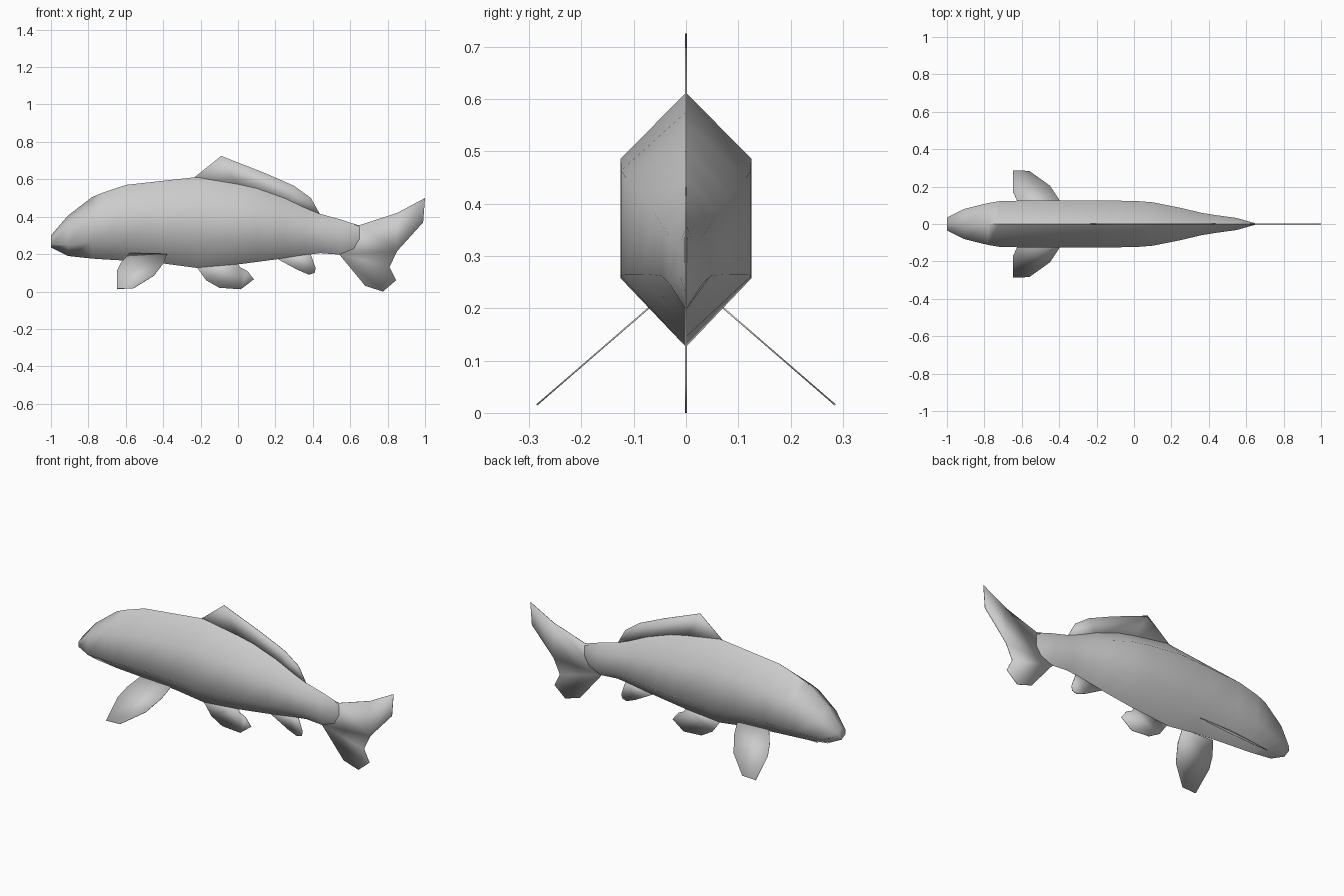
import bpy
import bmesh
import math


def finish(bm, name):
    bmesh.ops.recalc_face_normals(bm, faces=bm.faces)
    mesh = bpy.data.meshes.new(name)
    bm.to_mesh(mesh)
    bm.free()
    obj = bpy.data.objects.new(name, mesh)
    bpy.context.collection.objects.link(obj)
    bpy.ops.object.select_all(action='DESELECT')
    obj.select_set(True)
    bpy.context.view_layer.objects.active = obj
    bpy.ops.object.shade_smooth_by_angle(angle=math.radians(65))
    return obj


def fin(name, outline, side=0):
    """Thin fin from an (x, z) outline; side = +-1 splays it outwards."""
    bm = bmesh.new()
    verts = [bm.verts.new((x, side * (0.066 + (0.205 - z) * 1.155), z)) for x, z in outline]
    bm.faces.new(verts)
    obj = finish(bm, name)
    mod = obj.modifiers.new("thickness", 'SOLIDIFY')
    mod.thickness = 0.003
    mod.offset = 0
    return obj


# Body: hexagonal sections lofted from snout to tail (x, bottom, top, half width)
stations = [
    (-1.00, 0.235, 0.300, 0.034),
    (-0.91, 0.190, 0.405, 0.080),
    (-0.78, 0.176, 0.505, 0.112),
    (-0.72, 0.172, 0.530, 0.122),
    (-0.60, 0.165, 0.570, 0.125),
    (-0.40, 0.150, 0.592, 0.125),
    (-0.22, 0.126, 0.612, 0.125),
    (0.00, 0.145, 0.575, 0.124),
    (0.10, 0.158, 0.553, 0.116),
    (0.25, 0.178, 0.500, 0.086),
    (0.36, 0.195, 0.448, 0.060),
    (0.44, 0.205, 0.415, 0.047),
    (0.55, 0.197, 0.385, 0.032),
    (0.62, 0.225, 0.362, 0.012),
    (0.65, 0.270, 0.352, 0.003),
]
bm = bmesh.new()
rings = []
for x, lo, hi, w in stations:
    h = hi - lo
    section = [(0, hi), (w, lo + 0.74 * h), (w, lo + 0.27 * h),
               (0, lo), (-w, lo + 0.27 * h), (-w, lo + 0.74 * h)]
    rings.append([bm.verts.new((x, y, z)) for y, z in section])
for a, b in zip(rings, rings[1:]):
    for i in range(6):
        j = (i + 1) % 6
        bm.faces.new((a[i], a[j], b[j], b[i]))
bm.faces.new(rings[0])
bm.faces.new(rings[-1])
finish(bm, "body")

# Centre-line fins, with their roots sunk into the body
fin("dorsal_fin", [(-0.24, 0.605), (-0.09, 0.725), (0.14, 0.635), (0.30, 0.565),
                   (0.39, 0.50), (0.44, 0.41), (0.25, 0.48), (0.0, 0.56)])
fin("tail_fin", [(0.52, 0.30), (0.60, 0.36), (0.65, 0.355), (0.85, 0.42), (1.0, 0.50),
                 (0.99, 0.37), (0.85, 0.215), (0.81, 0.13), (0.845, 0.06),
                 (0.775, 0.0), (0.68, 0.03), (0.54, 0.20)])
fin("pelvic_fin", [(-0.22, 0.13), (-0.17, 0.06), (-0.10, 0.02), (0.015, 0.012),
                   (0.085, 0.065), (0.05, 0.11), (0.01, 0.13), (0.0, 0.16)])
fin("anal_fin", [(0.20, 0.18), (0.32, 0.115), (0.38, 0.09), (0.41, 0.10),
                 (0.415, 0.125), (0.385, 0.21)])

# Pair of splayed pectoral fins
pectoral = [(-0.58, 0.205), (-0.625, 0.155), (-0.648, 0.11), (-0.648, 0.015),
            (-0.56, 0.017), (-0.45, 0.085), (-0.40, 0.15), (-0.38, 0.20)]
for side, label in ((-1, "right"), (1, "left")):
    fin("pectoral_fin_" + label, pectoral, side)
